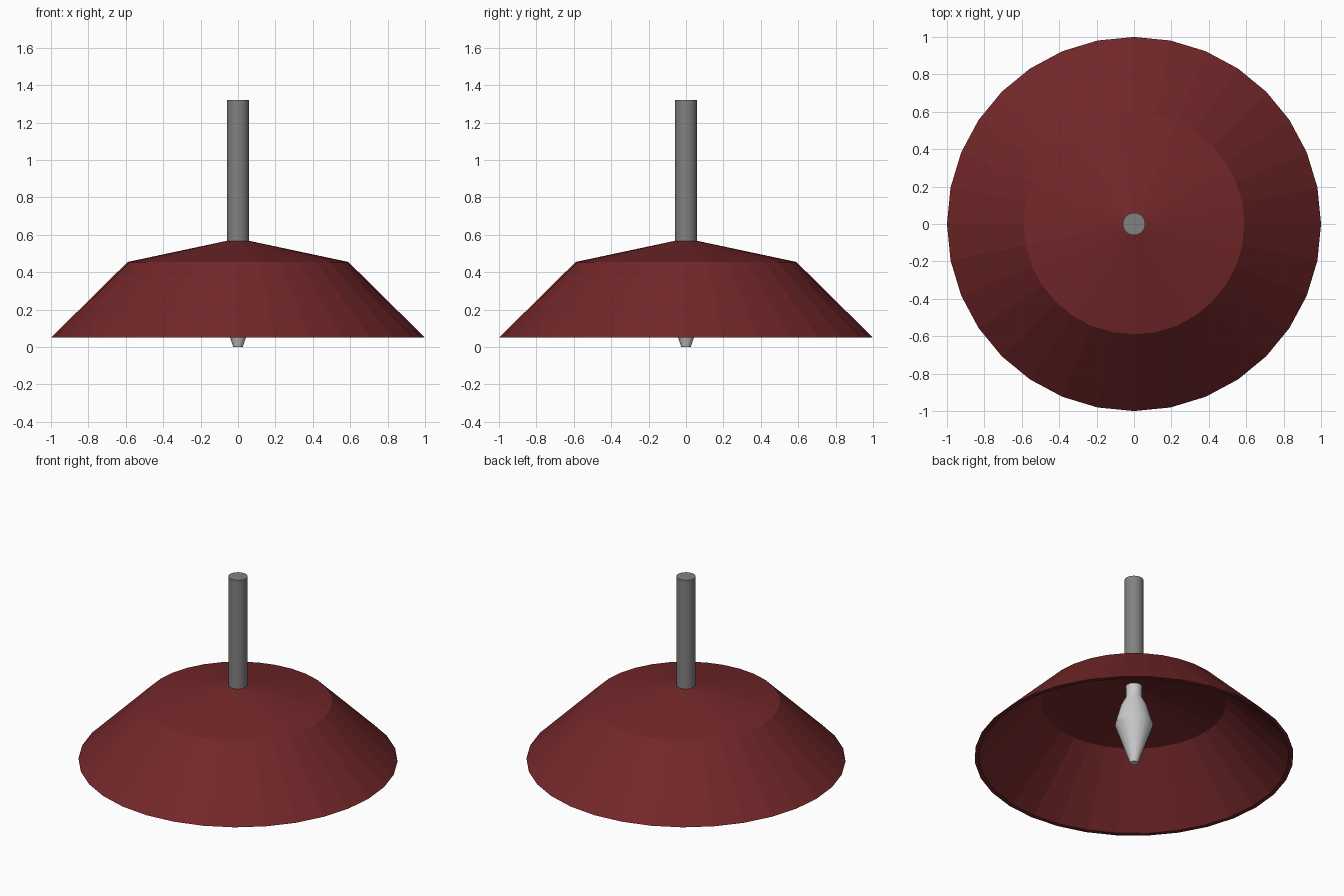
import bpy, bmesh, math

if "Cube" in bpy.data.objects:
    bpy.data.objects.remove(bpy.data.objects["Cube"])


def material(name, color):
    m = bpy.data.materials.new(name)
    m.diffuse_color = color
    m.use_nodes = True
    m.node_tree.nodes["Principled BSDF"].inputs["Base Color"].default_value = m.diffuse_color
    return m


def lathe(name, profile, sides, mat=None, closed=False, smooth=False):
    """Revolve (radius, z) points around z; open profiles get end caps."""
    bm = bmesh.new()
    rings = []
    for r, z in profile:
        rings.append([bm.verts.new((r * math.cos(2 * math.pi * i / sides),
                                    r * math.sin(2 * math.pi * i / sides), z))
                      for i in range(sides)])
    pairs = list(zip(rings, rings[1:]))
    if closed:
        pairs.append((rings[-1], rings[0]))
    else:
        bm.faces.new(rings[0])
        bm.faces.new(rings[-1])
    for a, b in pairs:
        for i in range(sides):
            j = (i + 1) % sides
            bm.faces.new((a[i], a[j], b[j], b[i]))
    bmesh.ops.recalc_face_normals(bm, faces=bm.faces)
    me = bpy.data.meshes.new(name)
    bm.to_mesh(me)
    bm.free()
    ob = bpy.data.objects.new(name, me)
    bpy.context.collection.objects.link(ob)
    if mat:
        me.materials.append(mat)
    if smooth:
        bpy.context.view_layer.objects.active = ob
        ob.select_set(True)
        bpy.ops.object.shade_smooth_by_angle(angle=math.radians(30))
        ob.select_set(False)
    return ob


red = material("dark_red", (0.17, 0.02, 0.022, 1))

# Thin hollow shade with a closed inner and outer wall
lathe("lamp_shade", [(1.0, 0.05), (0.59, 0.455), (0.05, 0.57),
                     (0.05, 0.55), (0.58, 0.437), (0.972, 0.05)],
      32, red, closed=True)

# Hanging rod
lathe("hanging_rod", [(0.06, 0.553), (0.06, 1.32)], 32,
      material("rod_grey", (0.22, 0.22, 0.22, 1)), smooth=True)

# Bulb with a narrow neck and tapered tip
lathe("bulb", [(0.025, 0.0), (0.12, 0.275), (0.085, 0.405), (0.05, 0.475),
               (0.05, 0.535), (0.055, 0.56)], 16,
      material("bulb_grey", (0.6, 0.6, 0.6, 1)), smooth=True)
